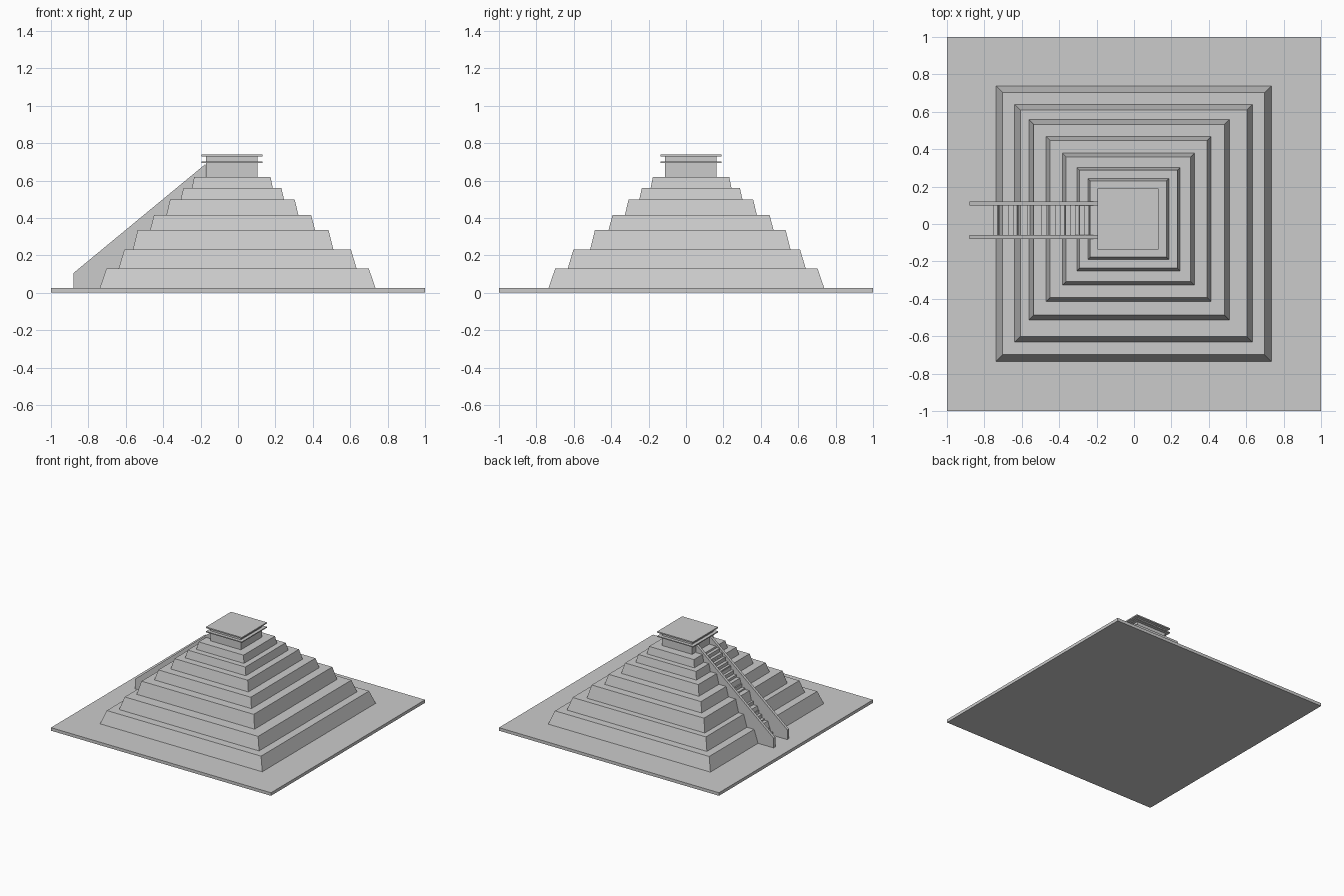
import bpy, bmesh

cube = bpy.data.objects.get("Cube")
if cube:
    bpy.data.objects.remove(cube, do_unlink=True)

stone = bpy.data.materials.new("grey_stone")
stone.use_nodes = True
GREY = (0.6, 0.6, 0.6, 1)
stone.diffuse_color = GREY
stone.node_tree.nodes["Principled BSDF"].inputs["Base Color"].default_value = GREY


def finish(name, bm):
    bmesh.ops.recalc_face_normals(bm, faces=bm.faces)
    mesh = bpy.data.meshes.new(name)
    bm.to_mesh(mesh)
    bm.free()
    mesh.materials.append(stone)
    obj = bpy.data.objects.new(name, mesh)
    bpy.context.collection.objects.link(obj)
    return obj


def tapered_block(name, cx, cy, bottom, top, z0, z1):
    """Square block with different half widths at its foot and top."""
    bm = bmesh.new()
    bmesh.ops.create_cube(bm, size=2)
    for v in bm.verts:
        half = top if v.co.z > 0 else bottom
        v.co = (cx + v.co.x * half, cy + v.co.y * half, z1 if v.co.z > 0 else z0)
    return finish(name, bm)


def extruded_profile(name, points, y0, y1):
    """Extrude an x-z outline along y."""
    bm = bmesh.new()
    face = bm.faces.new([bm.verts.new((x, y0, z)) for x, z in points])
    ext = bmesh.ops.extrude_face_region(bm, geom=[face])
    verts = [g for g in ext["geom"] if isinstance(g, bmesh.types.BMVert)]
    bmesh.ops.translate(bm, verts=verts, vec=(0, y1 - y0, 0))
    return finish(name, bm)


# Ground slab
tapered_block("ground_slab", 0, 0, 1, 1, 0, 0.025)

# Sloped terraces: centre x, centre y, foot half width, top half width, top height
terraces = [
    (-0.002, 0.002, 0.737, 0.701, 0.13),
    (-0.002, 0.004, 0.636, 0.606, 0.23),
    (-0.026, 0.023, 0.536, 0.510, 0.335),
    (-0.029, 0.027, 0.441, 0.420, 0.415),
    (-0.030, 0.026, 0.353, 0.333, 0.498),
    (-0.030, 0.026, 0.276, 0.262, 0.56),
    (-0.030, 0.027, 0.216, 0.204, 0.62),
]
z = 0.025
for i, (cx, cy, foot, top, z_top) in enumerate(terraces):
    tapered_block(f"terrace_{i + 1}", cx, cy, foot, top, z, z_top)
    z = z_top

# Temple with a ledge and a roof slab
TX, TY = -0.033, 0.026
tapered_block("temple", TX, TY, 0.137, 0.137, 0.62, 0.73)
tapered_block("temple_ledge", TX, TY, 0.163, 0.163, 0.694, 0.702)
tapered_block("temple_roof", TX, TY, 0.163, 0.163, 0.728, 0.738)

# Side walls of the stairway
wall = [(-0.88, 0.025), (-0.88, 0.105), (-0.175, 0.687), (-0.175, 0.6), (-0.5, 0.025)]
for side, y in (("right", -0.08), ("left", 0.098)):
    extruded_profile(f"stair_wall_{side}", wall, y, y + 0.022)

# Steep steps between the walls
COUNT = 20
run, rise = 0.51 / COUNT, 0.585 / COUNT
steps = [(-0.75, 0.025)]
for i in range(COUNT):
    x, h = -0.75 + i * run, 0.025 + (i + 1) * rise
    steps += [(x, h), (x + run, h)]
steps.append((steps[-1][0], 0.025))
extruded_profile("stairs", steps, -0.06, 0.1)
